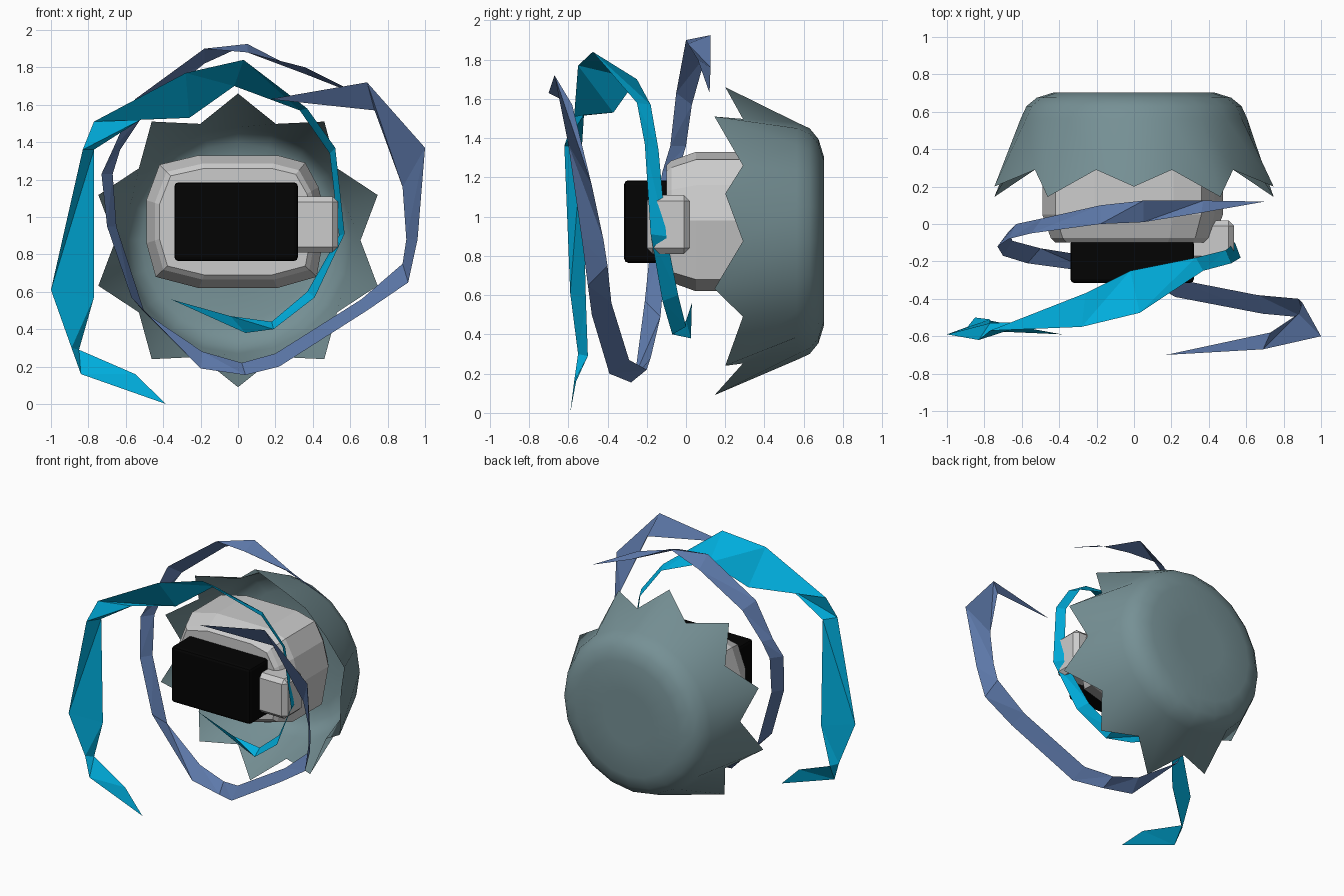
import bpy, bmesh
from math import sin, cos, pi, radians


def material(name, rgb):
    m = bpy.data.materials.new(name)
    m.diffuse_color = (*rgb, 1)
    return m


def make(name, bm, mat=None, smooth=None):
    bmesh.ops.recalc_face_normals(bm, faces=bm.faces)
    me = bpy.data.meshes.new(name)
    bm.to_mesh(me)
    bm.free()
    ob = bpy.data.objects.new(name, me)
    bpy.context.collection.objects.link(ob)
    if mat:
        me.materials.append(mat)
    if smooth:
        bpy.ops.object.select_all(action='DESELECT')
        ob.select_set(True)
        bpy.context.view_layer.objects.active = ob
        bpy.ops.object.shade_smooth_by_angle(angle=radians(smooth))
    return ob


def loft(rings, cap_start, cap_end):
    bm = bmesh.new()
    vs = [[bm.verts.new(p) for p in r] for r in rings]
    n = len(vs[0])
    for a, b in zip(vs, vs[1:]):
        for i in range(n):
            j = (i + 1) % n
            bm.faces.new((a[i], a[j], b[j], b[i]))
    if cap_start:
        bm.faces.new(vs[0])
    if cap_end:
        bm.faces.new(vs[-1])
    return bm


def ribbon(name, start, stations, end, mat):
    # strip between two edge lines, pointed at both ends
    bm = bmesh.new()
    s, e = bm.verts.new(start), bm.verts.new(end)
    pairs = [(bm.verts.new(p[:3]), bm.verts.new(p[3:])) for p in stations]
    bm.faces.new((s, *pairs[0]))
    for (a, b), (c, d) in zip(pairs, pairs[1:]):
        bm.faces.new((a, b, d))
        bm.faces.new((a, d, c))
    bm.faces.new((*pairs[-1], e))
    make(name, bm, mat)


def box(name, lo, hi, bevel, seg, mat=None):
    bm = bmesh.new()
    bmesh.ops.create_cube(bm, size=1)
    for v in bm.verts:
        v.co = [(l + h) / 2 + c * (h - l) for l, h, c in zip(lo, hi, v.co)]
    bmesh.ops.bevel(bm, geom=bm.edges[:], offset=bevel, segments=seg,
                    profile=0.5, affect='EDGES')
    return make(name, bm, mat)


shell_mat = material("shell_grey_green", (0.18, 0.28, 0.30))
cyan = material("cyan", (0.0, 0.42, 0.72))
blue = material("slate_blue", (0.11, 0.19, 0.40))
black = material("black", (0.001, 0.001, 0.001))

# Cup-shaped shell with ten flared teeth around the rim
N, CZ = 20, 0.875


def shell_ring(r, y):
    return [(r * cos(pi / 2 + i * 2 * pi / N), y, CZ + r * sin(pi / 2 + i * 2 * pi / N))
            for i in range(N)]


tips = shell_ring(0.785, 0)
valleys = shell_ring(0.655, 0.29)
rim = []
for i in range(N):
    if i % 2:
        rim.append(valleys[i])
    else:
        rim.append((tips[i][0], 0.2 if i % 4 == 0 else 0.145, tips[i][2]))
rings = [rim] + [shell_ring(r, y) for r, y in
                 [(0.605, 0.565), (0.575, 0.63), (0.52, 0.675), (0.43, 0.703), (0.2, 0.703)]]
make("jagged_shell", loft(rings, False, True), shell_mat, 60)

# Faceted body inside the shell
half = [(0.21, 1.33), (0.36, 1.29), (0.43, 1.16), (0.475, 0.98), (0.42, 0.68), (0.21, 0.62)]
left = [(-0.21, 0.62), (-0.44, 0.68), (-0.49, 0.86), (-0.49, 1.09), (-0.42, 1.28), (-0.21, 1.33)]
outline = half + left


def body_ring(inset, y):
    return [(x * (1 - inset / 0.49), y, 0.975 + (z - 0.975) * (1 - inset / 0.355))
            for x, z in outline]


make("body", loft([body_ring(0.07, -0.1), body_ring(0.045, -0.075),
                   body_ring(0, 0.05), body_ring(0, 0.4), body_ring(0.08, 0.5)], True, True))

# Front block and side knob
box("front_block", (-0.34, -0.315, 0.765), (0.32, -0.085, 1.185), 0.02, 2, black)
box("side_knob", (0.25, -0.2, 0.81), (0.535, 0.02, 1.11), 0.03, 1)

# Cyan ribbon (front edge, back edge) from lower left over the top and down the right
ribbon("cyan_ribbon", (-0.385, -0.59, 0.0), [
    (-0.84, -0.57, 0.16, -0.55, -0.56, 0.16),
    (-0.89, -0.55, 0.30, -0.85, -0.50, 0.29),
    (-1.00, -0.59, 0.61, -0.77, -0.51, 0.57),
    (-0.83, -0.62, 1.36, -0.77, -0.53, 1.36),
    (-0.77, -0.57, 1.51, -0.52, -0.52, 1.52),
    (-0.28, -0.55, 1.77, -0.26, -0.37, 1.53),
    (0.03, -0.475, 1.84, -0.02, -0.25, 1.70),
    (0.37, -0.25, 1.58, 0.33, -0.18, 1.57),
    (0.52, -0.21, 1.37, 0.49, -0.14, 1.34),
    (0.57, -0.18, 0.91, 0.54, -0.10, 0.90),
    (0.41, -0.12, 0.57, 0.37, -0.04, 0.60),
    (0.19, -0.07, 0.40, 0.18, 0.00, 0.44),
    (0.04, 0.025, 0.38, -0.04, 0.00, 0.47)], (-0.36, 0.03, 0.56), cyan)

# Blue ribbon (back edge, front edge) making a full turn around the body
ribbon("blue_ribbon", (0.70, 0.12, 1.63), [
    (0.37, 0.125, 1.76, 0.36, 0.06, 1.80),
    (0.05, 0.125, 1.925, 0.05, 0.01, 1.88),
    (-0.18, 0.10, 1.82, -0.18, 0.00, 1.90),
    (-0.49, 0.03, 1.57, -0.55, -0.05, 1.63),
    (-0.63, 0.00, 1.36, -0.67, -0.08, 1.36),
    (-0.67, -0.04, 1.23, -0.73, -0.12, 1.23),
    (-0.65, -0.09, 0.95, -0.70, -0.17, 0.95),
    (-0.50, -0.13, 0.49, -0.57, -0.21, 0.57),
    (-0.19, -0.18, 0.28, -0.20, -0.26, 0.19),
    (0.02, -0.20, 0.22, 0.04, -0.28, 0.155),
    (0.20, -0.29, 0.27, 0.22, -0.39, 0.20),
    (0.66, -0.38, 0.56, 0.69, -0.48, 0.50),
    (0.88, -0.40, 0.75, 0.91, -0.50, 0.65),
    (0.90, -0.42, 0.88, 0.96, -0.53, 0.88),
    (0.88, -0.48, 1.16, 1.00, -0.60, 1.37),
    (0.73, -0.58, 1.57, 0.69, -0.67, 1.72)], (0.17, -0.70, 1.63), blue)
